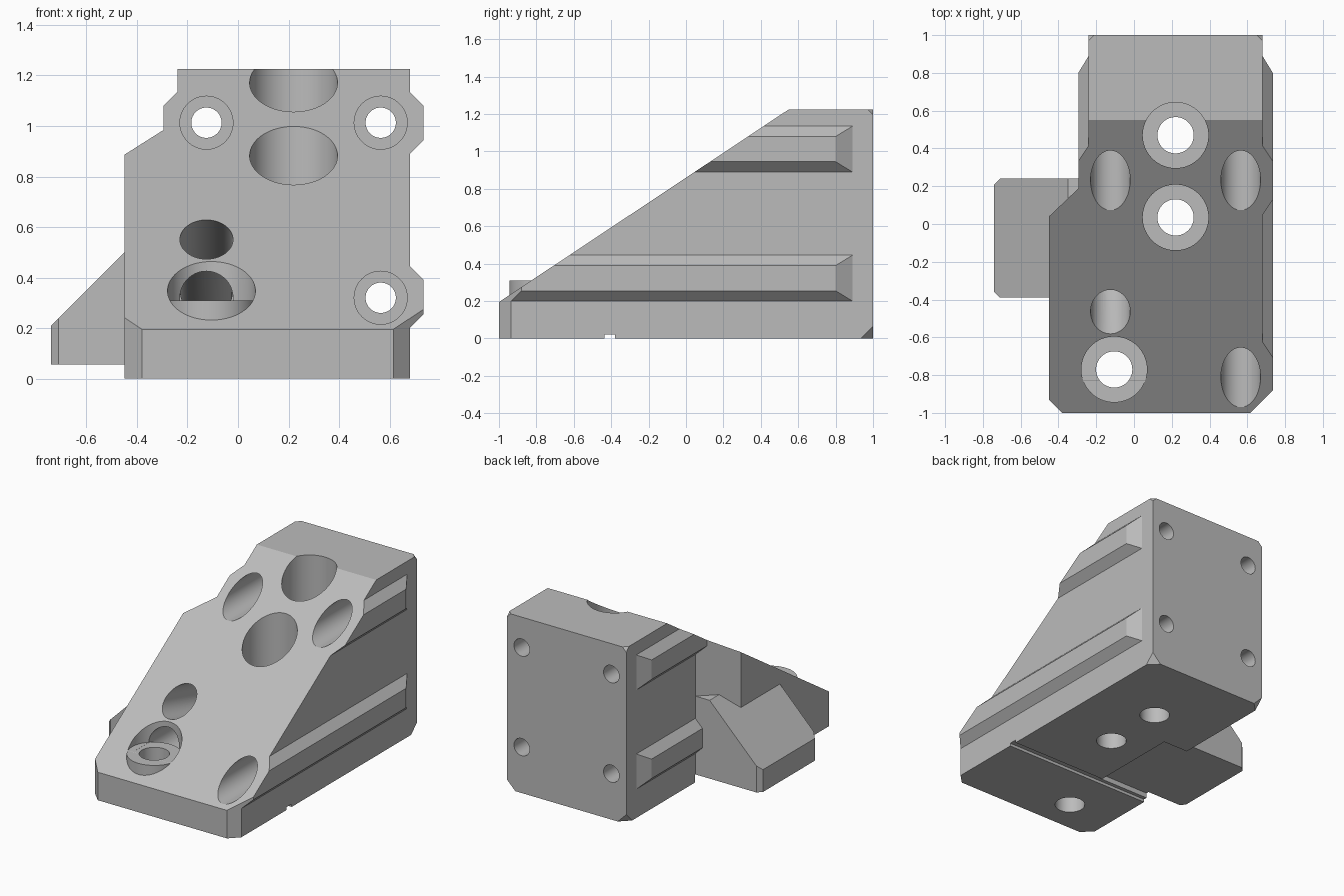
import bpy, bmesh
from math import radians, pi
from mathutils import Matrix, Vector

cube = bpy.data.objects.get("Cube")
if cube:
    bpy.data.objects.remove(cube)

grey = bpy.data.materials.new("plain_grey")
grey.use_nodes = True
grey.diffuse_color = (0.5, 0.5, 0.5, 1)
grey.node_tree.nodes["Principled BSDF"].inputs["Base Color"].default_value = (0.5, 0.5, 0.5, 1)


def finish(name, bm):
    bmesh.ops.recalc_face_normals(bm, faces=bm.faces)
    mesh = bpy.data.meshes.new(name)
    bm.to_mesh(mesh)
    bm.free()
    mesh.materials.append(grey)
    obj = bpy.data.objects.new(name, mesh)
    bpy.context.collection.objects.link(obj)
    return obj


def trim(bm, planes):
    """Slice off everything in front of each (point, normal) plane and cap it."""
    for point, normal in planes:
        bmesh.ops.bisect_plane(bm, geom=bm.verts[:] + bm.edges[:] + bm.faces[:], dist=1e-5,
                               plane_co=Vector(point), plane_no=Vector(normal).normalized(),
                               clear_outer=True)
        bmesh.ops.holes_fill(bm, edges=[e for e in bm.edges if e.is_boundary], sides=0)


def prism(name, plan, z0, z1, planes=()):
    bm = bmesh.new()
    base = bm.faces.new([bm.verts.new((x, y, z0)) for x, y in plan])
    new = bmesh.ops.extrude_face_region(bm, geom=[base])["geom"]
    bmesh.ops.translate(bm, verts=[g for g in new if isinstance(g, bmesh.types.BMVert)],
                        vec=(0, 0, z1 - z0))
    trim(bm, planes)
    return finish(name, bm)


def block(name, x0, x1, y0, y1, z0, z1, planes=()):
    return prism(name, [(x0, y0), (x1, y0), (x1, y1), (x0, y1)], z0, z1, planes)


def rod(name, start, end, radius):
    a, b = Vector(start), Vector(end)
    turn = (b - a).to_track_quat('Z', 'Y').to_matrix().to_4x4()
    bm = bmesh.new()
    bmesh.ops.create_cone(bm, cap_ends=True, segments=64, radius1=radius, radius2=radius,
                          depth=(b - a).length, matrix=Matrix.Translation((a + b) / 2) @ turn)
    return finish(name, bm)


def combine(target, other, operation):
    mod = target.modifiers.new("combine", 'BOOLEAN')
    mod.operation, mod.solver, mod.object = operation, 'EXACT', other
    graph = bpy.context.evaluated_depsgraph_get()
    mesh = bpy.data.meshes.new_from_object(target.evaluated_get(graph))
    target.modifiers.clear()
    target.data = mesh
    bpy.data.objects.remove(other)


TOP, LEFT, RIGHT, MID = 1.225, -0.24, 0.68, 0.22

# Main block with a wider left front half and clipped rear corners
corners = []
for x, sx in ((LEFT, -1), (RIGHT, 1)):
    corners += [((x, 0.935, 0), (sx, 1, -1)), ((x, 0.97, TOP), (sx, 1, 1))]
body = prism("wedge_bracket",
             [(-0.45, -1), (RIGHT, -1), (RIGHT, 1), (LEFT, 1), (LEFT, 0.24), (-0.45, 0.04)],
             0, TOP, corners)

# Bevelled side ribs, mirrored about the middle of the main block
for side, front in ((1, -1.05), (-1, 0)):
    skin, outer = MID + side * 0.46, MID + side * 0.515
    for z in (0.2, 0.89):
        rib = block("side_rib", *sorted((MID + side * 0.4, outer)), front, 0.89, z, z + 0.245,
                    [((skin, 0, z), (side, 0, -1)), ((skin, 0, z + 0.245), (side, 0, 1)),
                     ((skin, 0.89, 0), (0.09 * side, 0.055, 0))])
        combine(body, rib, 'UNION')

# Sloping side tab
tab = block("side_tab", -0.74, -0.1, -0.39, 0.24, 0.01, 0.6,
            [((-0.74, 0, 0.21), (-1, 0, 1)), ((-0.74, 0.21, 0), (-1, 1, 0)),
             ((-0.74, -0.36, 0), (-1, -1, 0))])
combine(body, tab, 'UNION')

# Sloped top and front corner bevels across block and ribs
bm = bmesh.new()
bm.from_mesh(body.data)
trim(bm, [((0, 0.55, TOP), (0, -1.03, 1.55)), ((0, -1, 0), (0, -1, 0)),
          ((RIGHT, -0.935, 0), (1, -1, 0)), ((-0.45, -0.93, 0), (-1, -1, 0))])
bmesh.ops.recalc_face_normals(bm, faces=bm.faces)
bm.to_mesh(body.data)
bm.free()

# Underside recess and cross groove
combine(body, block("recess_cutter", -1, -0.05, -0.41, 0.245, -0.5, 0.055), 'DIFFERENCE')
combine(body, block("groove_cutter", -1, 1, -0.435, -0.38, -0.5, 0.02), 'DIFFERENCE')

# Horizontal stepped bolt holes
for x in (-0.125, 0.565):
    for z in (0.32, 1.013):
        combine(body, rod("bore_cutter", (x, -1.5 if x > 0 or z > 1 else -0.8, z),
                          (x, 0.69, z), 0.105), 'DIFFERENCE')
        combine(body, rod("bolt_cutter", (x, 0.6, z), (x, 1.5, z), 0.06), 'DIFFERENCE')

# Tilted access hole
combine(body, rod("access_cutter", (-0.125, -1.06, 0.71), (-0.125, 0.3, 0.346), 0.105),
        'DIFFERENCE')

# Vertical stepped bolt holes, the front one on a raised collar
vertical = [(MID, 0.47), (MID, 0.035), (-0.105, -0.77)]
for x, y in vertical:
    combine(body, rod("bore_cutter", (x, y, 0.31), (x, y, 2), 0.174), 'DIFFERENCE')
x, y = vertical[-1]
combine(body, rod("collar", (x, y, 0.1), (x, y, 0.309), 0.175), 'UNION')
for x, y in vertical:
    combine(body, rod("bolt_cutter", (x, y, -1), (x, y, 1), 0.096), 'DIFFERENCE')

bpy.ops.object.select_all(action='DESELECT')
body.select_set(True)
bpy.context.view_layer.objects.active = body
bpy.ops.object.shade_smooth_by_angle(angle=radians(30))
